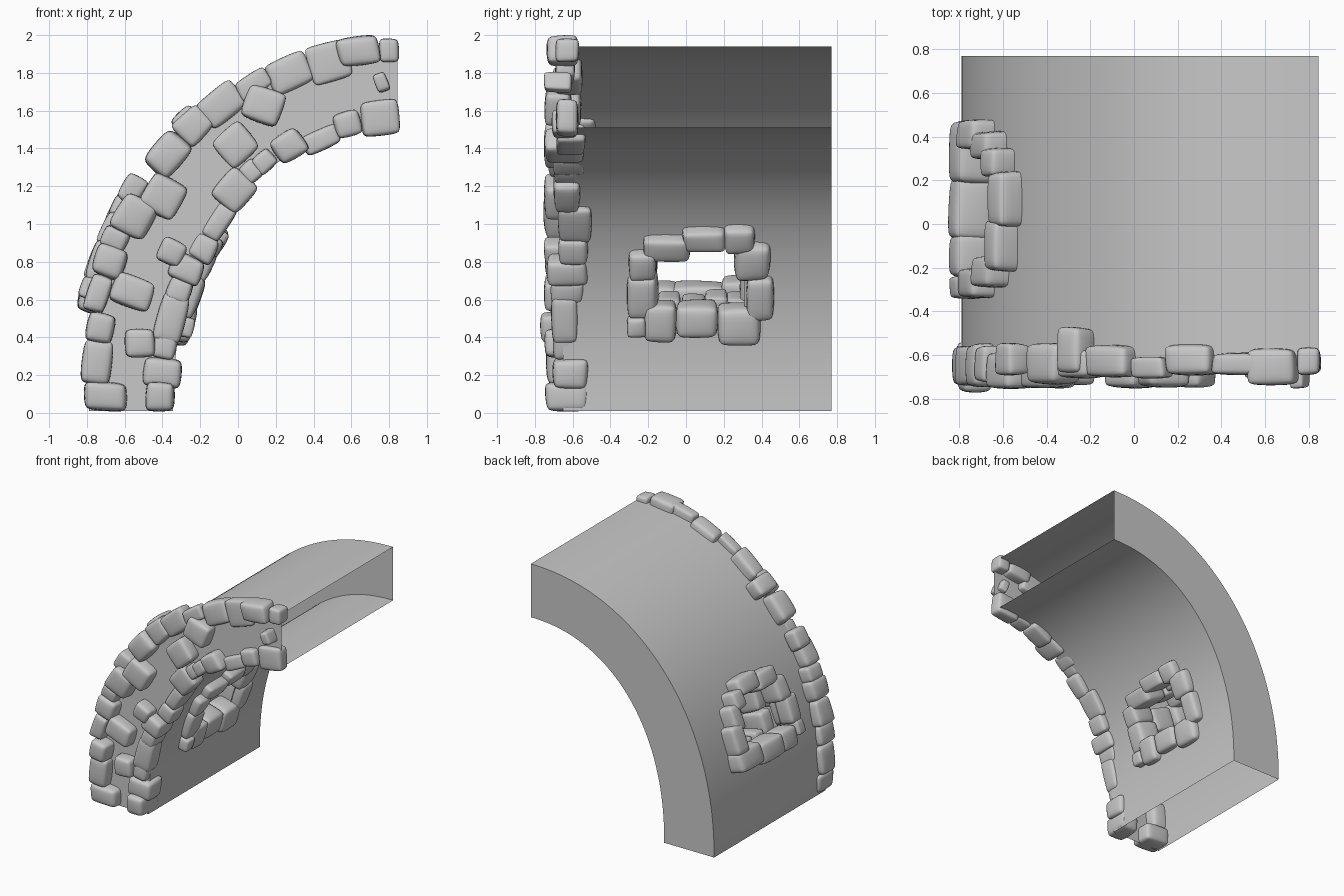
import bpy, bmesh, math, random
from mathutils import Matrix, Vector

random.seed(4)
cube = bpy.data.objects.get("Cube")
if cube:
    bpy.data.objects.remove(cube, do_unlink=True)

# One plain grey for wall and stones
grey = bpy.data.materials.new("stone_grey")
grey.use_nodes = True
colour = (0.58, 0.58, 0.58, 1)
grey.diffuse_color = colour
grey.node_tree.nodes["Principled BSDF"].inputs["Base Color"].default_value = colour

# Slightly squared quarter-ellipse vault: each skin's radii (across, up) and squareness
CENTRE_X, BASE_Z = 0.845, 0.01
OUTER, MIDDLE, INNER = (1.635, 1.93, 2.12), (1.41, 1.71, 2.15), (1.19, 1.5, 2.2)
FRONT, BACK = -0.65, 0.77


def on_arch(radii, t, y):
    across, up, square = radii
    return Vector((CENTRE_X - across * max(math.cos(t), 0) ** (2 / square), y,
                   BASE_Z + up * math.sin(t) ** (2 / square)))


def frame(along):
    """Axes for a stone: along the arch, through it in y, and outwards."""
    along = along.normalized()
    side = Vector((0, 1, 0))
    return Matrix((along, side, along.cross(side))).transposed()


def arch_frame(radii, x, z):
    t = math.atan2(z / radii[1], (CENTRE_X - x) / radii[0])
    return frame(Vector((radii[0] * math.sin(t), 0, radii[1] * math.cos(t))))


def finish(bm, name):
    mesh = bpy.data.meshes.new(name)
    bm.to_mesh(mesh)
    bm.free()
    mesh.materials.append(grey)
    obj = bpy.data.objects.new(name, mesh)
    bpy.context.collection.objects.link(obj)
    return obj


def add_stone(target, centre, axes, size):
    """Chipped box with chamfered edges, rounded later by subdivision."""
    bm = bmesh.new()
    bmesh.ops.create_cube(bm, size=1.12)
    for v in bm.verts:
        v.co = Vector([c * s * random.uniform(0.85, 1.03) for c, s in zip(v.co, size)])
    bmesh.ops.bevel(bm, geom=bm.edges[:], offset=0.15 * min(size), segments=1,
                    affect='EDGES', clamp_overlap=True)
    bm.transform(Matrix.Translation(centre) @ axes.to_4x4())
    scrap = bpy.data.meshes.new("scrap")
    bm.to_mesh(scrap)
    bm.free()
    target.from_mesh(scrap)
    bpy.data.meshes.remove(scrap)


def finish_stones(bm, name):
    obj = finish(bm, name)
    for p in obj.data.polygons:
        p.use_smooth = True
    soft = obj.modifiers.new("rounding", 'SUBSURF')
    soft.levels = soft.render_levels = 2


# Hollow vault wall, open at the crown and the foot, with a window through both skins
STEPS = 64
rows = [FRONT, -0.2, 0.31, BACK]
window = {OUTER: (0.66, 1.08), INNER: (0.51, 0.89)}
bm = bmesh.new()
grid = {}
for radii in (OUTER, INNER):
    for i in range(STEPS + 1):
        for j, y in enumerate(rows):
            grid[radii, i, j] = bm.verts.new(on_arch(radii, i / STEPS * math.pi / 2, y))
for i in range(STEPS):
    for radii, (low, high) in window.items():
        for j in range(3):
            quad = [grid[radii, i, j], grid[radii, i + 1, j],
                    grid[radii, i + 1, j + 1], grid[radii, i, j + 1]]
            height = sum(v.co.z for v in quad) / 4
            if j == 1 and low < height < high:
                continue
            bm.faces.new(quad if radii == INNER else quad[::-1])
    for j in (0, 3):
        quad = [grid[OUTER, i, j], grid[OUTER, i + 1, j],
                grid[INNER, i + 1, j], grid[INNER, i, j]]
        bm.faces.new(quad if j == 0 else quad[::-1])
wall = finish(bm, "vault_wall")
bpy.context.view_layer.objects.active = wall
wall.select_set(True)
bpy.ops.object.shade_smooth_by_angle(angle=math.radians(30))
wall.select_set(False)

# Rim stones: x, z, length along the arch, height across it, depth in y, middle in y
outer_rim = [
    (-.70, .085, .15, .22, .2, -.64), (-.75, .27, .22, .16, .18, -.65),
    (-.73, .45, .16, .15, .19, -.67), (-.74, .63, .19, .12, .17, -.65),
    (-.68, .80, .17, .17, .2, -.65), (-.65, .92, .12, .14, .16, -.64),
    (-.55, 1.04, .2, .2, .16, -.67), (-.56, 1.18, .15, .12, .14, -.62),
    (-.37, 1.37, .23, .18, .18, -.64), (-.24, 1.52, .18, .16, .13, -.64),
    (-.09, 1.63, .23, .17, .14, -.63), (.08, 1.74, .18, .11, .1, -.66),
    (.27, 1.80, .22, .17, .14, -.62), (.48, 1.86, .21, .2, .1, -.64),
    (.64, 1.915, .22, .15, .17, -.65), (.80, 1.92, .1, .12, .12, -.63)]
inner_rim = [
    (-.41, .085, .15, .15, .22, -.63), (-.40, .21, .16, .19, .18, -.61),
    (-.39, .36, .14, .13, .13, -.64), (-.35, .50, .25, .15, .14, -.64),
    (-.31, .65, .13, .13, .17, -.63), (-.27, .76, .15, .17, .21, -.63),
    (-.18, .87, .14, .13, .15, -.60), (-.10, 1.01, .21, .11, .17, -.59),
    (-.02, 1.18, .2, .18, .14, -.63), (.07, 1.28, .11, .11, .13, -.63),
    (.14, 1.33, .12, .1, .16, -.62), (.27, 1.41, .17, .15, .2, -.64),
    (.44, 1.445, .2, .11, .15, -.61), (.58, 1.53, .14, .13, .14, -.64),
    (.75, 1.56, .19, .19, .12, -.63)]
for name, radii, stones in (("outer_rim_stones", OUTER, outer_rim),
                            ("inner_rim_stones", INNER, inner_rim)):
    bm = bmesh.new()
    for x, z, length, height, depth, y in stones:
        add_stone(bm, (x, y, z), arch_frame(radii, x, z), (length, depth, height))
    finish_stones(bm, name)

# Loose stones set in the front face: x, z, width, height, tilt in degrees
face_stones = [
    (-.40, 1.15, .2, .2, -30), (.13, 1.63, .2, .18, -20), (-.01, 1.42, .19, .19, 40),
    (-.56, .64, .21, .16, -20), (.76, 1.75, .07, .1, 20), (-.52, .37, .16, .15, 0),
    (-.35, .85, .14, .13, -25)]
bm = bmesh.new()
for x, z, width, height, tilt in face_stones:
    a = math.radians(tilt)
    add_stone(bm, (x, FRONT - 0.03, z), frame(Vector((math.cos(a), 0, math.sin(a)))),
              (width, 0.14, height))
# One long stone reaching into the wall
add_stone(bm, (-.26, FRONT + 0.07, 1.54), arch_frame(OUTER, -.26, 1.54), (.14, .21, .14))
finish_stones(bm, "face_stones")

# Window surround stones: y, z, width, height
inner_ring = [
    (-.26, .46, .1, .11), (-.14, .48, .17, .2), (.06, .49, .22, .18),
    (.28, .46, .23, .2), (.39, .61, .14, .24), (.35, .81, .19, .21),
    (.28, .93, .16, .15), (.10, .93, .22, .12), (-.10, .88, .25, .14),
    (-.23, .79, .14, .16), (-.23, .62, .16, .23)]
outer_ring = [
    (.33, .63, .27, .16), (.07, .60, .27, .17), (-.14, .60, .2, .17),
    (-.29, .64, .1, .12), (-.27, .78, .13, .21), (-.22, .94, .14, .19),
    (-.10, 1.05, .23, .14), (.12, 1.08, .24, .14), (.28, 1.02, .13, .15),
    (.36, .92, .13, .19), (.41, .78, .13, .21)]
# Small stones lining the passage between the two surrounds
lining = [
    (-.09, .57, .12, .12), (.04, .56, .13, .12), (.16, .58, .12, .12),
    (.27, .57, .11, .12), (-.22, .64, .12, .18), (-.21, .82, .12, .18),
    (.35, .68, .13, .19), (.34, .86, .13, .18), (-.06, .98, .2, .11), (.16, 1.0, .22, .11)]
for name, radii, ring, lift, depth in (
        ("inner_window_stones", INNER, inner_ring, 0.03, 0.2),
        ("window_lining_stones", MIDDLE, lining, 0, 0.19),
        ("outer_window_stones", OUTER, outer_ring, 0.02, 0.19)):
    bm = bmesh.new()
    for y, z, width, height in ring:
        t = math.asin(((z - BASE_Z) / radii[1]) ** (radii[2] / 2))
        centre = on_arch(radii, t, y)
        axes = arch_frame(radii, centre.x, centre.z)
        add_stone(bm, centre + axes.col[2] * lift, axes,
                  (height, width, depth * random.uniform(0.92, 1.08)))
    finish_stones(bm, name)
